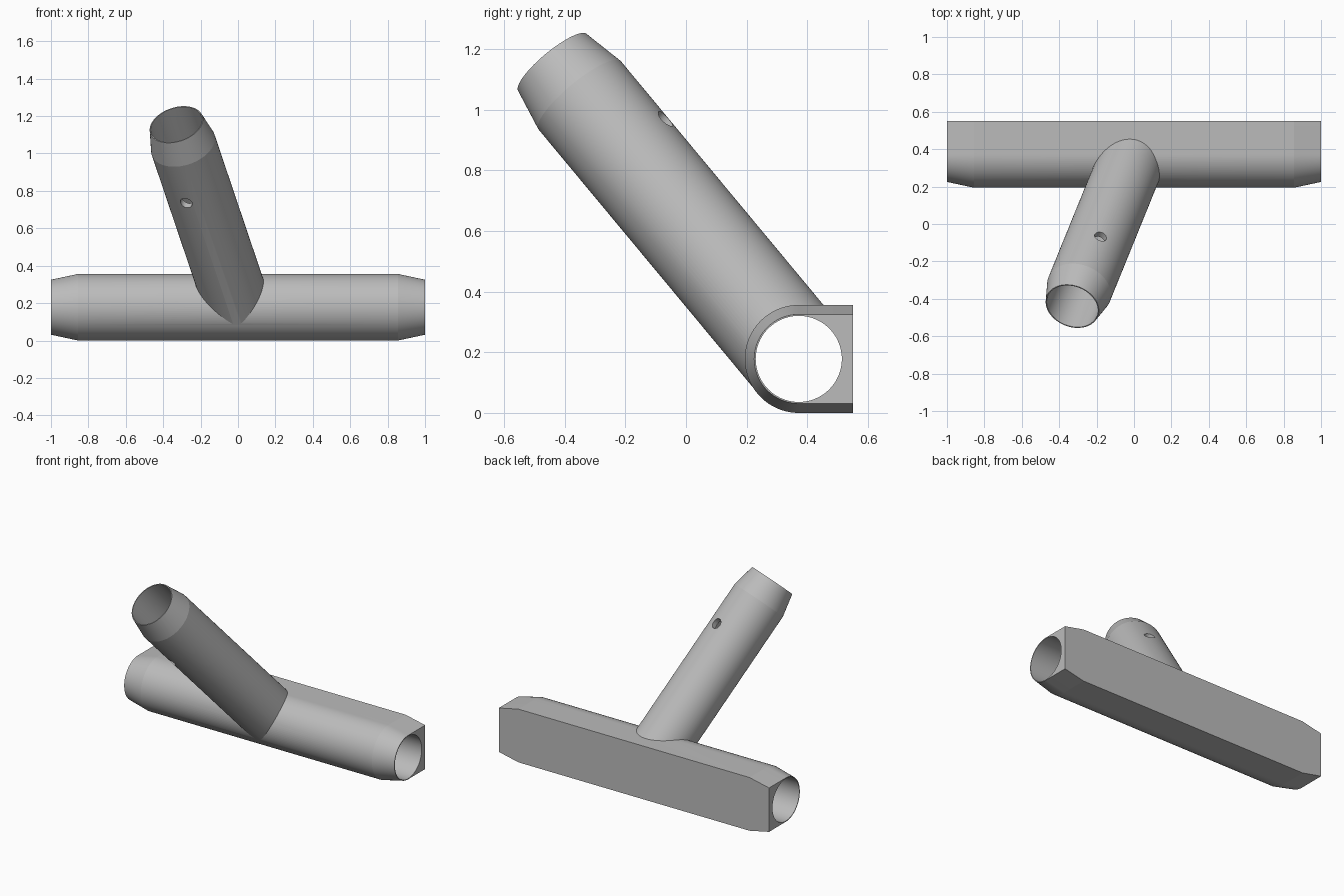
import bpy
import bmesh
from math import cos, sin, pi, radians
from mathutils import Vector

cube = bpy.data.objects.get("Cube")
if cube:
    bpy.data.objects.remove(cube, do_unlink=True)

SEGMENTS = 96
AXIS = Vector((0, 0.372, 0.178))       # where both tube axes meet
RIM = Vector((-0.33, -0.44, 1.155))    # centre of the branch mouth
BACK_Y = 0.55
OUTER, END, BORE = 0.178, 0.147, 0.142
TAPER = 0.145

direction = (RIM - AXIS).normalized()
length = (RIM - AXIS).length

grey = bpy.data.materials.new("plain_grey")
grey.use_nodes = True
grey.diffuse_color = (0.5, 0.5, 0.5, 1)
grey.node_tree.nodes["Principled BSDF"].inputs["Base Color"].default_value = (0.5, 0.5, 0.5, 1)


def loft(name, sections):
    """Closed solid through a list of matching point loops."""
    bm = bmesh.new()
    loops = [[bm.verts.new(p) for p in s] for s in sections]
    for a, b in zip(loops, loops[1:]):
        for i in range(len(a)):
            j = (i + 1) % len(a)
            bm.faces.new((a[i], a[j], b[j], b[i]))
    bm.faces.new(loops[0])
    bm.faces.new(loops[-1])
    bmesh.ops.recalc_face_normals(bm, faces=bm.faces)
    mesh = bpy.data.meshes.new(name)
    bm.to_mesh(mesh)
    bm.free()
    mesh.materials.append(grey)
    obj = bpy.data.objects.new(name, mesh)
    bpy.context.collection.objects.link(obj)
    return obj


def round_solid(name, origin, along, steps):
    """Turned solid from (distance, radius) steps along an axis."""
    turn = along.to_track_quat('Z', 'Y')
    return loft(name, [[origin + turn @ Vector((r * cos(2 * pi * i / SEGMENTS),
                                                r * sin(2 * pi * i / SEGMENTS), t))
                        for i in range(SEGMENTS)] for t, r in steps])


def d_section(x, r):
    """Round front, flat top and bottom, square flat back."""
    half = SEGMENTS // 2
    pts = [AXIS + Vector((x, r * cos(a), r * sin(a)))
           for a in (pi / 2 + pi * i / half for i in range(half + 1))]
    return pts + [Vector((x, BACK_Y, AXIS.z - r)), Vector((x, BACK_Y, AXIS.z + r))]


def combine(target, tool, operation):
    mod = target.modifiers.new("join", 'BOOLEAN')
    mod.operation = operation
    mod.solver = 'EXACT'
    mod.object = tool
    bpy.context.view_layer.update()
    graph = bpy.context.evaluated_depsgraph_get()
    mesh = bpy.data.meshes.new_from_object(target.evaluated_get(graph))
    target.modifiers.clear()
    target.data = mesh
    bpy.data.objects.remove(tool, do_unlink=True)


# Flat-backed cross tube with tapered ends
fitting = loft("tube_connector", [d_section(-1, END), d_section(-1 + TAPER, OUTER),
                                  d_section(1 - TAPER, OUTER), d_section(1, END)])

# Slanted branch tube with tapered mouth
branch = round_solid("branch_tube", AXIS, direction,
                     [(0, 0.1765), (length - TAPER, 0.1765), (length, END)])
combine(fitting, branch, 'UNION')

# Bores through both tubes
cross_bore = round_solid("cross_bore", AXIS, Vector((1, 0, 0)), [(-1.1, BORE), (1.1, BORE)])
combine(fitting, cross_bore, 'DIFFERENCE')
branch_bore = round_solid("branch_bore", AXIS, direction, [(0, 0.1415), (length + 0.1, 0.1415)])
combine(fitting, branch_bore, 'DIFFERENCE')

# Screw hole through both walls of the branch
up = Vector((0, 0, 1))
across = (up - direction * direction.z).normalized()
screw_hole = round_solid("screw_hole", AXIS + direction * 0.906, across, [(-0.3, 0.033), (0.3, 0.033)])
combine(fitting, screw_hole, 'DIFFERENCE')

# Smooth curved walls, crisp edges
bpy.ops.object.select_all(action='DESELECT')
fitting.select_set(True)
bpy.context.view_layer.objects.active = fitting
bpy.ops.object.shade_smooth_by_angle(angle=radians(10))
